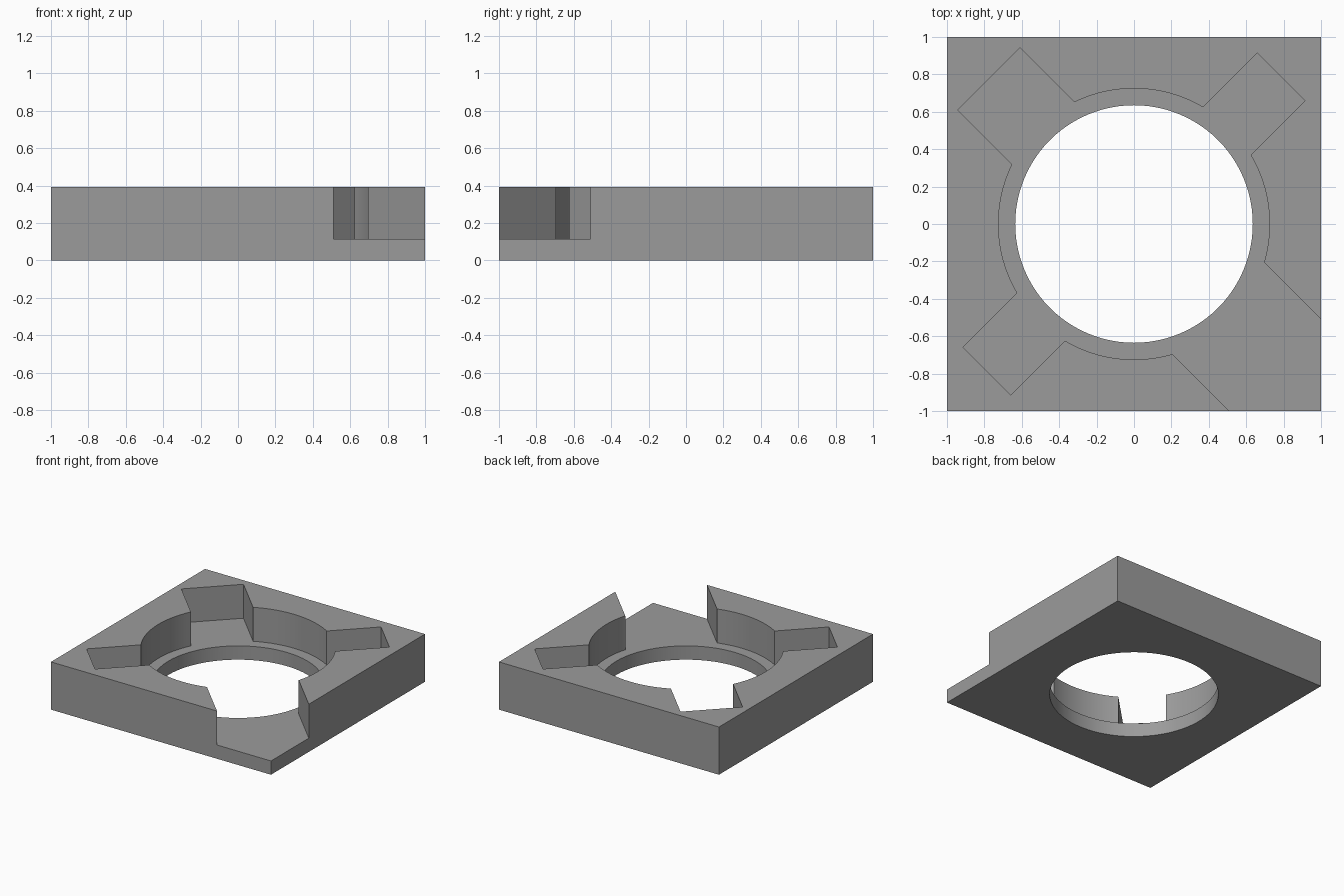
import bpy, math
from mathutils import Matrix, Vector

if "Cube" in bpy.data.objects:
    bpy.data.objects.remove(bpy.data.objects["Cube"])

HEIGHT, FLOOR = 0.392, 0.113
HOLE_R, RECESS_R = 0.635, 0.725

grey = bpy.data.materials.new("mid grey")
grey.diffuse_color = (0.33, 0.33, 0.33, 1)
grey.use_nodes = True
grey.node_tree.nodes["Principled BSDF"].inputs["Base Color"].default_value = grey.diffuse_color


def box(name, x0, x1, half_w, z0, z1, angle=0.0):
    """Box from x0 to x1, turned about the z axis."""
    bpy.ops.mesh.primitive_cube_add(size=1)
    ob = bpy.context.object
    ob.name = name
    ob.data.transform(
        Matrix.Rotation(math.radians(angle), 4, 'Z')
        @ Matrix.Translation(((x0 + x1) / 2, 0, (z0 + z1) / 2))
        @ Matrix.Diagonal((x1 - x0, 2 * half_w, z1 - z0, 1)))
    return ob


def cylinder(name, radius, z0, z1):
    bpy.ops.mesh.primitive_cylinder_add(vertices=96, radius=radius, depth=z1 - z0)
    ob = bpy.context.object
    ob.name = name
    ob.data.transform(Matrix.Translation(Vector((0, 0, (z0 + z1) / 2))))
    return ob


def cut(target, cutter):
    mod = target.modifiers.new("cut", 'BOOLEAN')
    mod.operation, mod.solver, mod.object = 'DIFFERENCE', 'EXACT', cutter
    cutter.hide_render = True
    bpy.context.view_layer.objects.active = target
    bpy.ops.object.modifier_apply(modifier=mod.name)
    bpy.data.objects.remove(cutter)


# Square block
block = box("housing_block", -1, 1, 1, 0, HEIGHT)
block.data.materials.append(grey)

# Round opening and the wider recess that leaves a ledge
cut(block, cylinder("through_hole", HOLE_R, -0.2, 0.7))
cut(block, cylinder("recess", RECESS_R, FLOOR, 0.7))

# Diagonal slots: angle, outer end, half width; the last one opens the corner
for angle, end, half_w in ((45, 1.113, 0.18), (135, 1.098, 0.235),
                           (225, 1.113, 0.18), (315, 1.7, 0.347)):
    cut(block, box("slot", 0.3, end, half_w, FLOOR, 0.7, angle))

# Smooth round walls, sharp edges elsewhere
bpy.ops.object.select_all(action='DESELECT')
block.select_set(True)
bpy.context.view_layer.objects.active = block
bpy.ops.object.shade_smooth_by_angle(angle=math.radians(25))
